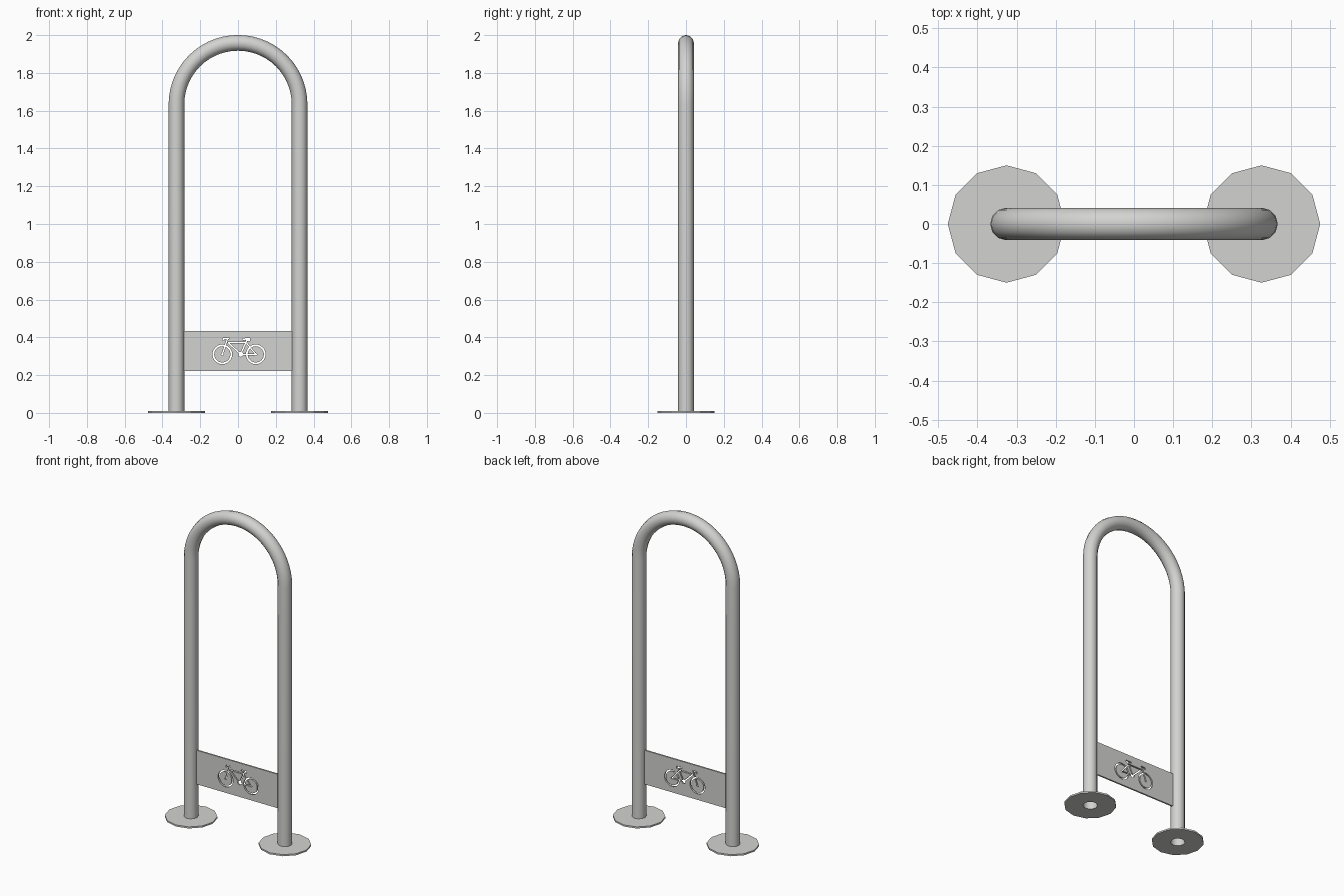
import bpy, bmesh, math
from mathutils import Matrix, Vector

if "Cube" in bpy.data.objects:
    bpy.data.objects.remove(bpy.data.objects["Cube"])

LEG_X, TUBE_R, SPRING_Z, SIDES = 0.326, 0.0415, 1.633, 12

steel = bpy.data.materials.new("light grey steel")
steel.diffuse_color = (0.65, 0.65, 0.64, 1)
steel.use_nodes = True
steel.node_tree.nodes["Principled BSDF"].inputs["Base Color"].default_value = steel.diffuse_color


def make_object(name, bm, smooth=False):
    bmesh.ops.recalc_face_normals(bm, faces=bm.faces)
    mesh = bpy.data.meshes.new(name)
    bm.to_mesh(mesh)
    bm.free()
    for p in mesh.polygons:
        p.use_smooth = smooth
    mesh.materials.append(steel)
    ob = bpy.data.objects.new(name, mesh)
    bpy.context.collection.objects.link(ob)
    return ob


def bridge(bm, a, b):
    n = len(a)
    for i in range(n):
        bm.faces.new((a[i], a[(i + 1) % n], b[(i + 1) % n], b[i]))


def annulus(r_in, r_out, depth, sides, matrix):
    """Flat ring of the given depth along local z, centred on matrix."""
    bm = bmesh.new()
    loops = []
    for r, z in ((r_out, -depth / 2), (r_out, depth / 2), (r_in, depth / 2), (r_in, -depth / 2)):
        loops.append([bm.verts.new(matrix @ Vector((r * math.cos(i * math.tau / sides),
                                                    r * math.sin(i * math.tau / sides), z)))
                      for i in range(sides)])
    for k in range(4):
        bridge(bm, loops[k], loops[(k + 1) % 4])
    return bm


# Hoop: open round tube, two legs joined by a half-circle arch
path = [(LEG_X, 0.0, 0.0)]
path += [(LEG_X * math.cos(a), SPRING_Z + LEG_X * math.sin(a), a)
         for a in (math.pi * i / 28 for i in range(29))]
path.append((-LEG_X, 0.0, math.pi))
bm = bmesh.new()
rings = []
for x, z, a in path:
    rings.append([bm.verts.new((x + TUBE_R * math.cos(t) * math.cos(a),
                                TUBE_R * math.sin(t),
                                z + TUBE_R * math.cos(t) * math.sin(a)))
                  for t in (math.tau * i / SIDES for i in range(SIDES))])
for a, b in zip(rings, rings[1:]):
    bridge(bm, a, b)
make_object("hoop_tube", bm, smooth=True)

# Foot flanges with a hole where the tube enters
for side, name in ((-1, "left_flange"), (1, "right_flange")):
    make_object(name, annulus(TUBE_R, 0.15, 0.01, 12, Matrix.Translation((side * LEG_X, 0, 0.005))))

# Sign plate between the legs
bm = bmesh.new()
bmesh.ops.create_cube(bm, size=1, matrix=Matrix.Translation((0, 0, 0.328))
                      @ Matrix.Diagonal((0.576, 0.01, 0.213, 1)))
plate = make_object("sign_plate", bm)

# Bicycle cut-out: wheel rings, frame bars, hub, saddle
cutters = []
FRONT, REAR, CRANK = (-0.083, 0.31), (0.094, 0.31), (0.014, 0.31)
HEAD, SEAT = (-0.052, 0.373), (0.042, 0.373)
for x, z in (FRONT, REAR):
    m = Matrix.Translation((x, 0, z)) @ Matrix.Rotation(math.pi / 2, 4, 'X')
    cutters.append(make_object("wheel_cutter", annulus(0.043, 0.052, 0.1, 28, m)))


def bar(p, q, w=0.007):
    dx, dz = q[0] - p[0], q[1] - p[1]
    m = (Matrix.Translation(((p[0] + q[0]) / 2, 0, (p[1] + q[1]) / 2))
         @ Matrix.Rotation(-math.atan2(dz, dx), 4, 'Y')
         @ Matrix.Diagonal((math.hypot(dx, dz), 0.1, w, 1)))
    b = bmesh.new()
    bmesh.ops.create_cube(b, size=1, matrix=m)
    cutters.append(make_object("bar_cutter", b))


bar(FRONT, (-0.0555, 0.392))              # fork
bar((-0.076, 0.393), (-0.048, 0.395))     # handlebar
bar((-0.076, 0.396), (-0.079, 0.383))     # grip
bar(HEAD, SEAT)                           # top tube
bar(HEAD, CRANK)                          # down tube
bar(CRANK, (0.048, 0.388))                # seat tube
bar(CRANK, REAR, 0.006)                   # chain stay
bar(SEAT, REAR, 0.006)                    # seat stay
bar((0.024, 0.391), (0.064, 0.3915), 0.008)   # saddle
bar((0.044, 0.384), (0.063, 0.386), 0.01)     # saddle rear
for (x, z), r in ((CRANK, 0.013), (FRONT, 0.006), (REAR, 0.006)):
    b = bmesh.new()
    bmesh.ops.create_cone(b, cap_ends=True, segments=14, radius1=r, radius2=r, depth=0.1,
                          matrix=Matrix.Translation((x, 0, z)) @ Matrix.Rotation(math.pi / 2, 4, 'X'))
    cutters.append(make_object("hub_cutter", b))

for c in cutters:
    mod = plate.modifiers.new("cut", 'BOOLEAN')
    mod.operation, mod.solver, mod.object = 'DIFFERENCE', 'EXACT', c
    c.hide_render = True

# Bake the cuts, then drop the cutters
bpy.context.view_layer.update()
baked = bpy.data.meshes.new_from_object(plate.evaluated_get(bpy.context.evaluated_depsgraph_get()))
plate.modifiers.clear()
plate.data = baked
for c in cutters:
    bpy.data.objects.remove(c)
